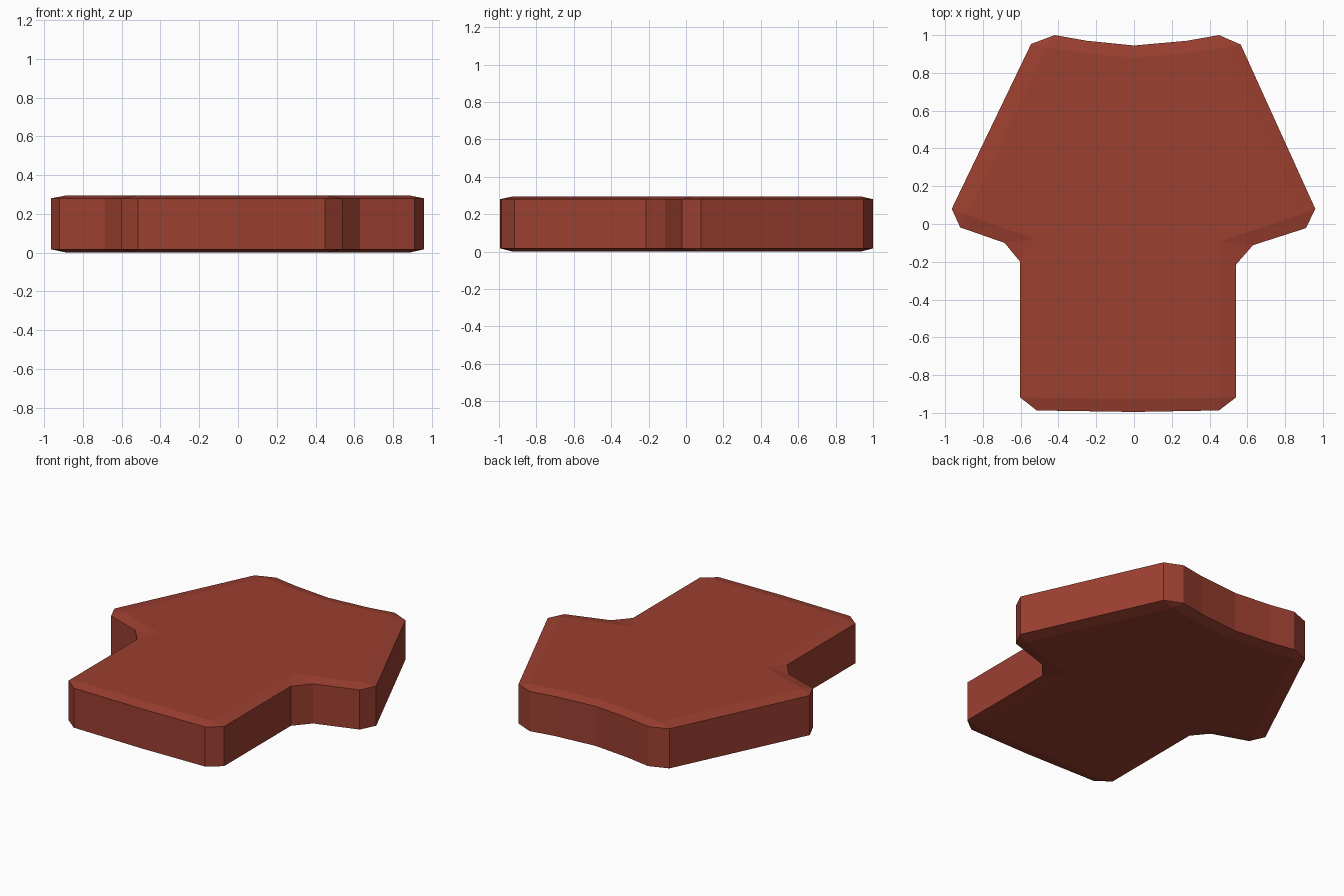
import bpy, bmesh

# Outline: wall corner (x, y) and matching flat-face corner (x, y)
OUTLINE = [
    (-0.515, -0.987, -0.52, -0.92), (0.0, -0.995, 0.0, -0.925),
    (0.45, -0.987, 0.455, -0.92), (0.54, -0.918, 0.455, -0.92),
    (0.54, -0.215, 0.455, -0.09), (0.63, -0.112, 0.455, -0.09),
    (0.91, -0.022, 0.885, 0.05), (0.96, 0.08, 0.885, 0.05),
    (0.565, 0.95, 0.49, 0.935), (0.45, 1.0, 0.49, 0.935),
    (0.28, 0.97, 0.28, 0.905), (0.0, 0.945, 0.0, 0.88),
    (-0.25, 0.97, -0.25, 0.905), (-0.42, 1.0, -0.46, 0.935),
    (-0.545, 0.953, -0.46, 0.935), (-0.965, 0.08, -0.885, 0.05),
    (-0.92, -0.018, -0.885, 0.05), (-0.685, -0.1, -0.525, -0.08),
    (-0.603, -0.2, -0.525, -0.08), (-0.603, -0.918, -0.52, -0.92),
]
LOW, WALL_LOW, WALL_HIGH, HIGH = 0.0, 0.017, 0.28, 0.295

clay = bpy.data.materials.new("brick red")
clay.diffuse_color = (0.33, 0.05, 0.03, 1)

# Four stacked rings: bottom face, wall bottom, wall top, top face
bm = bmesh.new()
rings = []
for z, k in ((LOW, 2), (WALL_LOW, 0), (WALL_HIGH, 0), (HIGH, 2)):
    rings.append([bm.verts.new((p[k], p[k + 1], z)) for p in OUTLINE])
n = len(OUTLINE)
for a, b in zip(rings, rings[1:]):
    for i in range(n):
        j = (i + 1) % n
        bm.faces.new((a[i], a[j], b[j], b[i]))
bm.faces.new(rings[0][::-1])
bm.faces.new(rings[-1])

# Merge the chamfer corners that share one inner point
bmesh.ops.remove_doubles(bm, verts=bm.verts, dist=0.0005)
bmesh.ops.recalc_face_normals(bm, faces=bm.faces)
mesh = bpy.data.meshes.new("slab")
bm.to_mesh(mesh)
bm.free()
mesh.materials.append(clay)
bpy.context.collection.objects.link(bpy.data.objects.new("slab", mesh))
